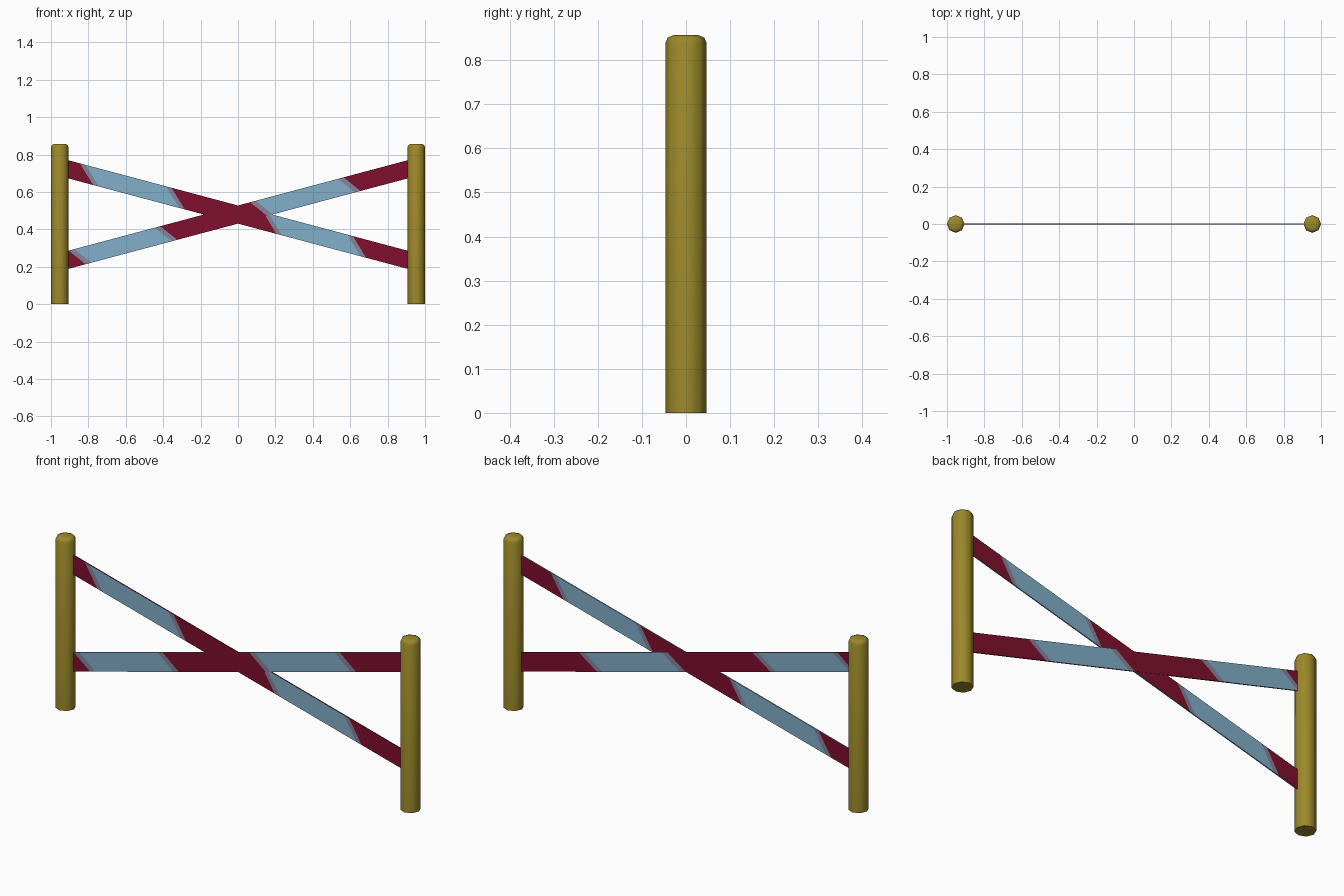
import bpy, bmesh

if "Cube" in bpy.data.objects:
    bpy.data.objects.remove(bpy.data.objects["Cube"])


def material(name, rgb):
    m = bpy.data.materials.new(name)
    m.diffuse_color = (*rgb, 1.0)
    m.use_nodes = True
    m.node_tree.nodes["Principled BSDF"].inputs["Base Color"].default_value = m.diffuse_color
    return m


WOOD = material("olive_wood", (0.33, 0.25, 0.023))
RED = material("dark_red", (0.216, 0.005, 0.027))
BLUE = material("pale_blue", (0.223, 0.429, 0.578))
BLEND = material("faded_mauve", (0.24, 0.23, 0.33))

POST_X, POST_R, POST_H = 0.953, 0.047, 0.857
PLANK_END, SLOPE, MID_Z, HALF_H, HALF_T = 0.93, 0.2665, 0.479, 0.0485, 0.003


def add_object(name, bm, mats):
    bmesh.ops.recalc_face_normals(bm, faces=bm.faces)
    mesh = bpy.data.meshes.new(name)
    bm.to_mesh(mesh)
    bm.free()
    for m in mats:
        mesh.materials.append(m)
    ob = bpy.data.objects.new(name, mesh)
    bpy.context.collection.objects.link(ob)
    return ob


def post(name, x):
    """Octagonal post with a rounded top rim."""
    bm = bmesh.new()
    bmesh.ops.create_cone(bm, cap_ends=True, segments=8, radius1=POST_R,
                          radius2=POST_R, depth=POST_H)
    bmesh.ops.translate(bm, verts=bm.verts, vec=(x, 0, POST_H / 2))
    rim = [e for e in bm.edges if all(v.co.z > POST_H - 0.01 for v in e.verts)]
    bmesh.ops.bevel(bm, geom=rim, offset=0.018, segments=2, profile=0.5,
                    affect='EDGES')
    ob = add_object(name, bm, [WOOD])
    bpy.ops.object.select_all(action='DESELECT')
    ob.select_set(True)
    bpy.context.view_layer.objects.active = ob
    bpy.ops.object.shade_smooth_by_angle(angle=0.9)


def striped_side(bm, y, slope, cuts, lean):
    """One broad plank face, split by slanted cuts: red, blue, red, blue, red."""
    fade = 0.03
    stations = [(-PLANK_END, 0, 0)]
    # each cut is followed or preceded by a narrow faded band on its blue side
    for i, c in enumerate(cuts):
        if i % 2 == 0:
            stations += [(c, lean, 2), (c + fade, lean, 1)]
        else:
            stations += [(c - fade, lean, 2), (c, lean, 0)]
    stations.append((PLANK_END, 0, 0))
    top, bottom = [], []
    for x, shift, _ in stations:
        for row, sign in ((top, 1), (bottom, -1)):
            px = max(-PLANK_END, min(PLANK_END, x + sign * shift))
            row.append(bm.verts.new((px, y, MID_Z + slope * px + sign * HALF_H)))
    for i in range(len(top) - 1):
        f = bm.faces.new((bottom[i], bottom[i + 1], top[i + 1], top[i]))
        f.material_index = stations[i][2]
    return top, bottom


def plank(name, y, slope, front_cuts, front_lean, back_cuts, back_lean, edge):
    """Thin diagonal board with separate stripes on each side."""
    bm = bmesh.new()
    ft, fb = striped_side(bm, y - HALF_T, slope, front_cuts, front_lean)
    bt, bb = striped_side(bm, y + HALF_T, slope, back_cuts, back_lean)
    for rim in (ft + bt[::-1], fb + bb[::-1],
                [ft[0], fb[0], bb[0], bt[0]], [ft[-1], fb[-1], bb[-1], bt[-1]]):
        bm.faces.new(rim).material_index = edge
    add_object(name, bm, [RED, BLUE, BLEND])


# posts
post("left_post", -POST_X)
post("right_post", POST_X)

# crossed planks
plank("rising_plank", -0.0005, SLOPE, (-0.86, -0.37, 0.11, 0.61), -0.045,
      (-0.77, -0.275, 0.215, 0.71), 0.035, 1)
plank("falling_plank", 0.0005, -SLOPE, (-0.81, -0.32, 0.17, 0.65), -0.035,
      (-0.89, -0.42, 0.05, 0.54), 0.05, 0)
